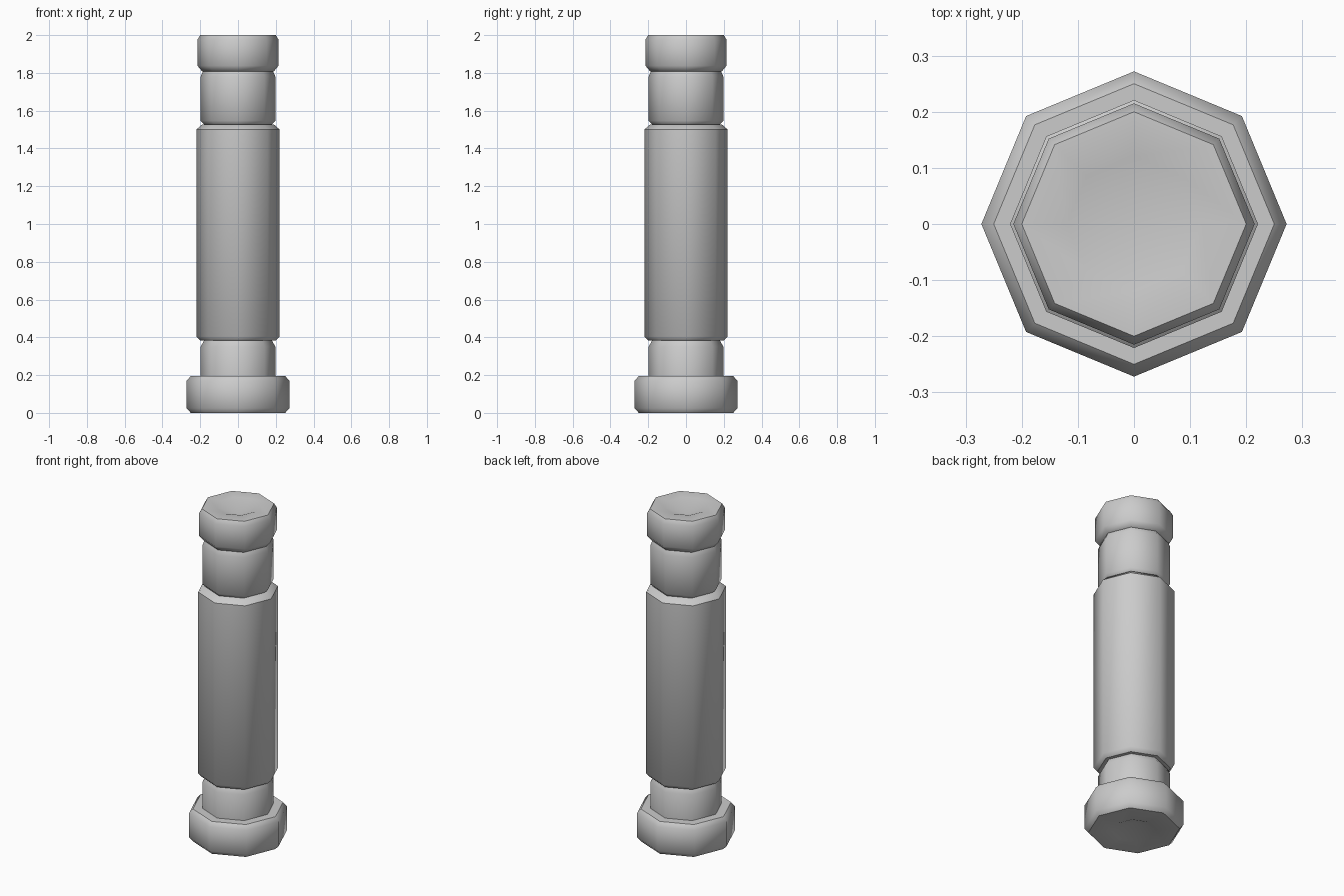
import bpy, bmesh, math

if "Cube" in bpy.data.objects:
    bpy.data.objects.remove(bpy.data.objects["Cube"])

SIDES = 8


def lathe(name, profile):
    """Revolve an (r, z) profile around z; r = 0 makes a closing pole."""
    bm = bmesh.new()
    rings = []
    for r, z in profile:
        if r == 0:
            rings.append([bm.verts.new((0, 0, z))] * SIDES)
        else:
            rings.append([bm.verts.new((r * math.cos(math.tau * k / SIDES),
                                        r * math.sin(math.tau * k / SIDES), z))
                          for k in range(SIDES)])
    for low, high in zip(rings, rings[1:]):
        for k in range(SIDES):
            n = (k + 1) % SIDES
            corners = [low[k], low[n], high[n], high[k]]
            bm.faces.new(list(dict.fromkeys(corners)))
    bmesh.ops.recalc_face_normals(bm, faces=bm.faces)
    mesh = bpy.data.meshes.new(name)
    bm.to_mesh(mesh)
    bm.free()
    obj = bpy.data.objects.new(name, mesh)
    bpy.context.collection.objects.link(obj)
    bpy.ops.object.select_all(action='DESELECT')
    obj.select_set(True)
    bpy.context.view_layer.objects.active = obj
    bpy.ops.object.shade_smooth_by_angle(angle=math.radians(44))
    # keep the long octagon edges soft while the chamfer rings stay crisp
    for e in mesh.edges:
        a, b = (mesh.vertices[i].co for i in e.vertices)
        if abs(a.z - b.z) > 0.001:
            e.use_edge_sharp = False
    return obj


# dished underside and chamfered foot
foot = [(0, 0.05), (0.12, 0), (0.25, 0), (0.272, 0.025), (0.272, 0.17), (0.25, 0.195)]
# lower neck
lower_neck = [(0.198, 0.195), (0.198, 0.35), (0.18, 0.382)]
# long grip
grip = [(0.2, 0.383), (0.221, 0.405), (0.221, 1.5), (0.19, 1.527)]
# upper neck
upper_neck = [(0.18, 1.528), (0.198, 1.547), (0.198, 1.78), (0.186, 1.807)]
# cap with dished top
cap = [(0.19, 1.808), (0.215, 1.838), (0.215, 1.975), (0.2, 2.0), (0.12, 2.0), (0, 1.95)]

lathe("octagonal_handle", foot + lower_neck + grip + upper_neck + cap)
